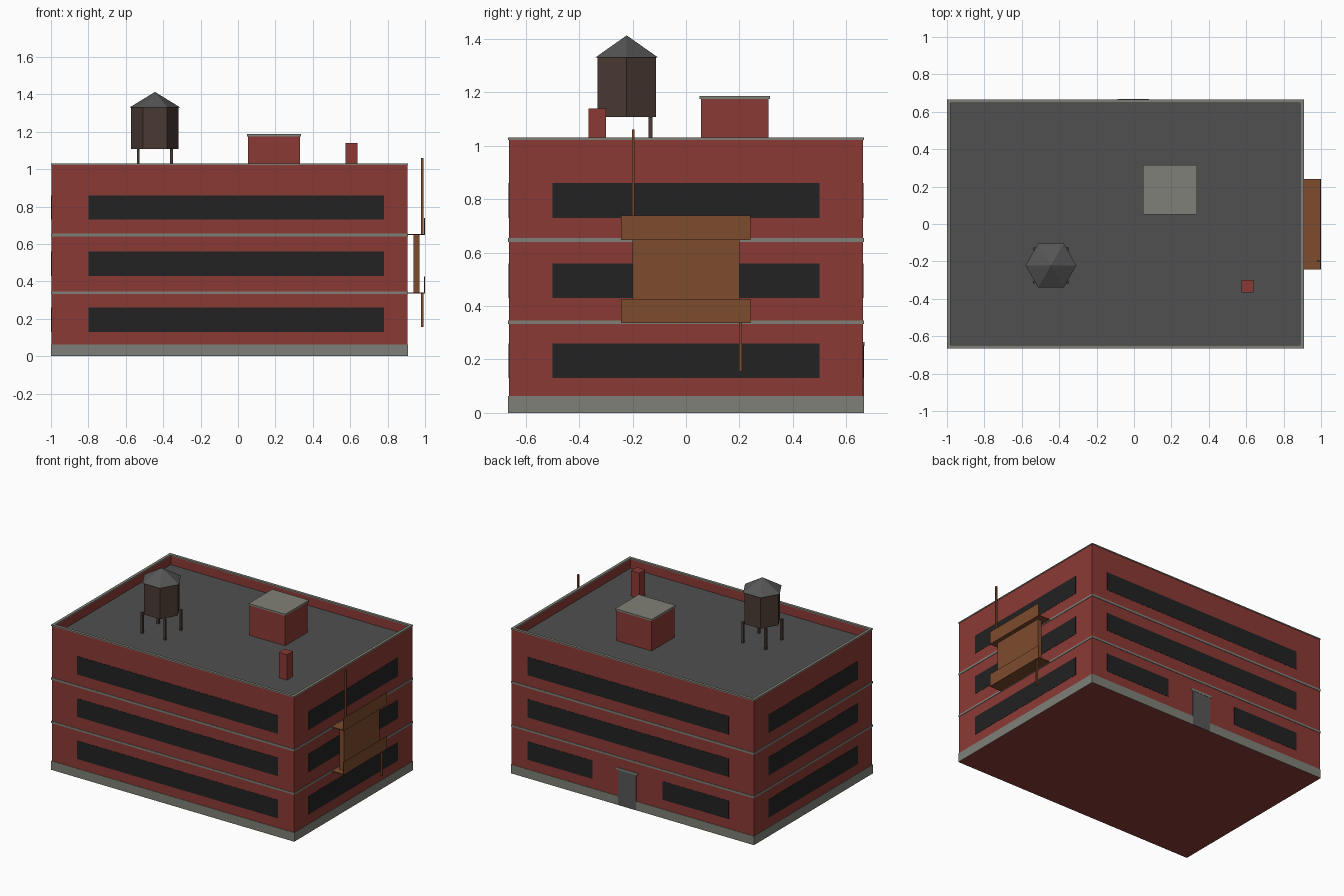
import bpy
import bmesh
import math
from mathutils import Matrix

cube = bpy.data.objects.get("Cube")
if cube:
    bpy.data.objects.remove(cube, do_unlink=True)


def material(name, rgb):
    """Flat material from an 8-bit display colour."""
    lin = [((c / 255 + 0.055) / 1.055) ** 2.4 for c in rgb] + [1.0]
    m = bpy.data.materials.new(name)
    m.use_nodes = True
    m.diffuse_color = lin
    bsdf = m.node_tree.nodes["Principled BSDF"]
    bsdf.inputs["Base Color"].default_value = lin
    bsdf.inputs["Roughness"].default_value = 0.9
    return m


BRICK = material("red brick", (139, 58, 53))
STONE = material("pale stone", (128, 128, 120))
ROOF = material("roof grey", (80, 80, 80))
GLASS = material("dark glass", (34, 34, 34))
RUST = material("rusty metal", (125, 75, 45))
TANK = material("tank wood", (74, 58, 52))
STEEL = material("steel grey", (86, 86, 86))


def finish(name, bm, mat):
    bmesh.ops.recalc_face_normals(bm, faces=bm.faces)
    mesh = bpy.data.meshes.new(name)
    bm.to_mesh(mesh)
    bm.free()
    mesh.materials.append(mat)
    ob = bpy.data.objects.new(name, mesh)
    bpy.context.scene.collection.objects.link(ob)


def add_box(bm, xs, ys, zs):
    verts = bmesh.ops.create_cube(bm, size=1)["verts"]
    for v in verts:
        v.co = [lo + (c + 0.5) * (hi - lo) for c, (lo, hi) in zip(v.co, (xs, ys, zs))]


def box(name, mat, xs, ys, zs):
    bm = bmesh.new()
    add_box(bm, xs, ys, zs)
    finish(name, bm, mat)


def ring(name, mat, xs, ys, zs, t):
    """Open rectangular frame of wall thickness t."""
    bm = bmesh.new()
    loops = []
    for inset in (0, t):
        for z in zs:
            x0, x1, y0, y1 = xs[0] + inset, xs[1] - inset, ys[0] + inset, ys[1] - inset
            loops.append([bm.verts.new((x, y, z)) for x, y in
                          ((x0, y0), (x1, y0), (x1, y1), (x0, y1))])
    out_lo, out_hi, in_lo, in_hi = loops
    for a, b in ((out_lo, out_hi), (out_hi, in_hi), (in_hi, in_lo), (in_lo, out_lo)):
        for i in range(4):
            j = (i + 1) % 4
            bm.faces.new((a[i], a[j], b[j], b[i]))
    finish(name, bm, mat)


def hexagon(name, mat, centre, r1, r2, z0, z1):
    """Six-sided prism or cone with two corners pointing along x."""
    bm = bmesh.new()
    place = Matrix.Translation((*centre, (z0 + z1) / 2)) @ Matrix.Rotation(math.pi / 6, 4, "Z")
    bmesh.ops.create_cone(bm, cap_ends=True, segments=6, radius1=r1, radius2=r2,
                          depth=z1 - z0, matrix=place)
    bmesh.ops.remove_doubles(bm, verts=bm.verts[:], dist=1e-5)
    finish(name, bm, mat)


# main walls, parapet and roof
LEFT, RIGHT, DEEP = -0.997, 0.905, 0.663
WX, WY = (LEFT, RIGHT), (-DEEP, DEEP)
ROOF_Z = 0.96
box("walls", BRICK, WX, WY, (0, ROOF_Z - 0.005))
ring("parapet", BRICK, WX, WY, (ROOF_Z - 0.005, 1.022), 0.017)
box("roof", ROOF, (LEFT + 0.016, RIGHT - 0.016), (-DEEP + 0.016, DEEP - 0.016),
    (ROOF_Z - 0.01, ROOF_Z))

# stone bands around the building
o = 0.003
TX, TY = (LEFT - o, RIGHT + o), (-DEEP - o, DEEP + o)
ring("plinth", STONE, TX, TY, (0, 0.063), o)
ring("lower_ledge", STONE, TX, TY, (0.332, 0.346), o)
ring("upper_ledge", STONE, TX, TY, (0.64, 0.655), o)
ring("coping", STONE, TX, TY, (1.022, 1.03), 0.02)

# window strips on all four sides
p = 0.0015
for floor, z in enumerate((0.13, 0.43, 0.73), 1):
    zs = (z, z + 0.13)
    tag = f"_window_floor_{floor}"
    box("front" + tag, GLASS, (-0.8, 0.78), (-DEEP - p, -DEEP + p), zs)
    for side, x in (("left", RIGHT), ("right", LEFT)):
        box(side + tag, GLASS, (x - p, x + p), (-0.5, 0.5), zs)
    spans = ((-0.8, -0.28), (0.27, 0.78)) if floor == 1 else ((-0.8, 0.78),)
    for xs in spans:
        box("back" + tag, GLASS, xs, (DEEP - p, DEEP + p), zs)

# back door with its lintel
box("back_door", STEEL, (-0.075, 0.067), (DEEP - p, DEEP + 0.0035), (0, 0.25))
box("door_lintel", STONE, (-0.088, 0.08), (DEEP - p, DEEP + 0.005), (0.25, 0.265))

# rooftop stair hut and chimney
box("roof_hut", BRICK, (0.053, 0.331), (0.056, 0.309), (ROOF_Z - 0.005, 1.175))
box("roof_hut_cap", STONE, (0.048, 0.336), (0.05, 0.315), (1.175, 1.187))
box("chimney", BRICK, (0.576, 0.64), (-0.365, -0.3), (ROOF_Z - 0.005, 1.14))

# water tank on four legs
TC = (-0.444, -0.222)
hexagon("water_tank", TANK, TC, 0.127, 0.127, 1.107, 1.33)
hexagon("water_tank_roof", STEEL, TC, 0.136, 0, 1.33, 1.413)
legs = bmesh.new()
for sx in (-1, 1):
    for sy in (-1, 1):
        x, y, h = TC[0] + sx * 0.089, TC[1] + sy * 0.089, 0.0075
        add_box(legs, (x - h, x + h), (y - h, y + h), (ROOF_Z - 0.005, 1.108))
finish("tank_legs", legs, TANK)

# fire escape on the left wall
EY = (-0.243, 0.241)
for level, z in (("lower", 0.336), ("upper", 0.648)):
    box(level + "_landing", RUST, (RIGHT, 1.0), EY, (z, z + 0.006))
    box(level + "_railing", RUST, (0.994, 1.0), EY, (z, z + 0.09))
box("escape_stair", RUST, (0.938, 0.971), (-0.2, 0.2), (0.34, 0.65))
box("roof_ladder", RUST, (0.978, 0.991), (-0.203, -0.192), (0.65, 1.06))
box("drop_ladder", RUST, (0.978, 0.991), (0.199, 0.21), (0.155, 0.34))
